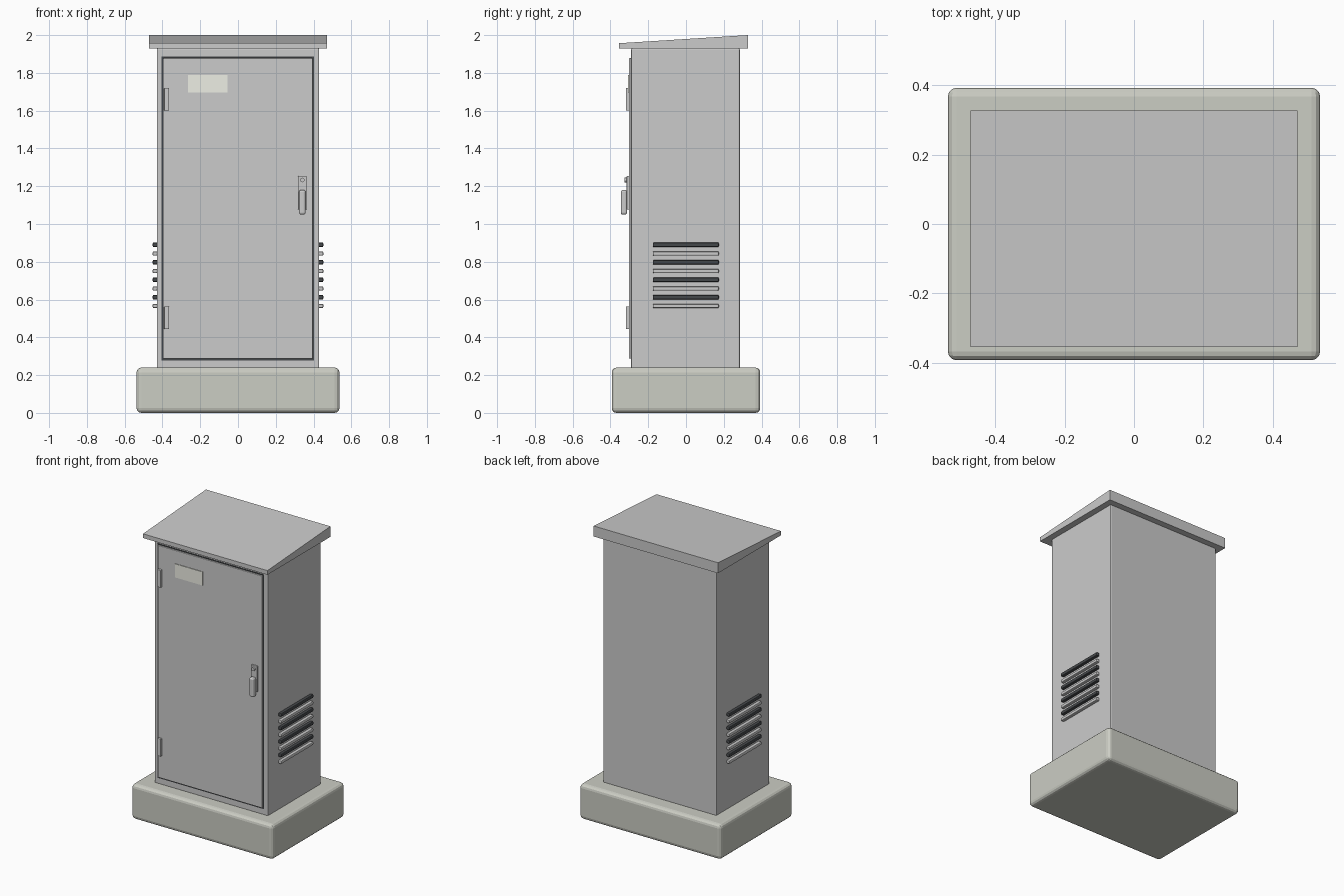
import bpy, bmesh, math
from mathutils import Matrix

if "Cube" in bpy.data.objects:
    bpy.data.objects.remove(bpy.data.objects["Cube"])


def material(name, rgb):
    m = bpy.data.materials.new(name)
    m.diffuse_color = (*rgb, 1)
    m.use_nodes = True
    m.node_tree.nodes["Principled BSDF"].inputs["Base Color"].default_value = m.diffuse_color
    return m


CONCRETE = material("concrete", (0.60, 0.61, 0.55))
DARK = material("dark_rubber", (0.06, 0.065, 0.07))
LABEL = material("label", (0.85, 0.86, 0.78))


def finish(name, bm, mat=None, bevel=0, segments=2):
    bmesh.ops.recalc_face_normals(bm, faces=bm.faces)
    me = bpy.data.meshes.new(name)
    bm.to_mesh(me)
    bm.free()
    ob = bpy.data.objects.new(name, me)
    bpy.context.collection.objects.link(ob)
    if mat:
        me.materials.append(mat)
    if bevel:
        mod = ob.modifiers.new("bevel", 'BEVEL')
        mod.width = bevel
        mod.segments = segments
    return ob


def box(name, x, y, z, mat=None, bevel=0, segments=2):
    """Box from (min, max) ranges along each axis."""
    bm = bmesh.new()
    bmesh.ops.create_cube(bm, size=1)
    for v in bm.verts:
        v.co = [(r[0] + r[1]) / 2 + c * (r[1] - r[0]) for r, c in zip((x, y, z), v.co)]
    return finish(name, bm, mat, bevel, segments)


def cylinder_y(name, x, z, y0, y1, radius):
    bm = bmesh.new()
    mat = Matrix.Translation((x, (y0 + y1) / 2, z)) @ Matrix.Rotation(math.pi / 2, 4, 'X')
    bmesh.ops.create_cone(bm, cap_ends=True, segments=20, radius1=radius,
                          radius2=radius, depth=abs(y1 - y0), matrix=mat)
    return finish(name, bm)


# concrete plinth and cabinet body
box("plinth", (-0.537, 0.537), (-0.393, 0.393), (0, 0.24), CONCRETE, 0.025, 3)
box("cabinet_body", (-0.43, 0.43), (-0.29, 0.285), (0.235, 1.93), None, 0.006)

# roof: flat eave slab with a wedge rising to the back
box("roof_eave", (-0.472, 0.472), (-0.355, 0.327), (1.928, 1.957))
bm = bmesh.new()
profile = [(-0.355, 1.957), (0.327, 1.957), (0.327, 2.0)]
ends = [[bm.verts.new((x, y, z)) for y, z in profile] for x in (-0.472, 0.472)]
for e in ends:
    bm.faces.new(e)
for i in range(3):
    j = (i + 1) % 3
    bm.faces.new((ends[0][i], ends[0][j], ends[1][j], ends[1][i]))
finish("roof_slope", bm)

# door with dark seal, label plate and hinges
box("door_seal", (-0.405, 0.402), (-0.292, -0.28), (0.278, 1.886), DARK)
box("door", (-0.397, 0.394), (-0.302, -0.285), (0.287, 1.878), None, 0.003)
box("label_plate", (-0.265, -0.055), (-0.306, -0.30), (1.695, 1.788), LABEL)
for name, z in (("lower_hinge", 0.503), ("upper_hinge", 1.66)):
    box(name, (-0.391, -0.365), (-0.318, -0.298), (z - 0.06, z + 0.06), None, 0.003)

# lock plate, keyhole barrel and swing handle
box("handle_plate", (0.318, 0.363), (-0.314, -0.30), (1.077, 1.255), None, 0.003)
cylinder_y("lock_barrel", 0.34, 1.233, -0.326, -0.31, 0.012)
box("handle_lever", (0.324, 0.358), (-0.345, -0.312), (1.05, 1.18), None, 0.01, 3)

# vents: alternating dark slots and grey louvre blades on both sides
for side, s in (("left", -1), ("right", 1)):
    xs = sorted((s * 0.427, s * 0.452))
    for i in range(8):
        z = 0.89 - i * 0.0463
        kind, mat, h = ("slot", DARK, 0.012) if i % 2 == 0 else ("louvre", None, 0.011)
        box(f"{side}_vent_{kind}_{i // 2 + 1}", xs, (-0.176, 0.174),
            (z - h, z + h), mat, 0.006)
